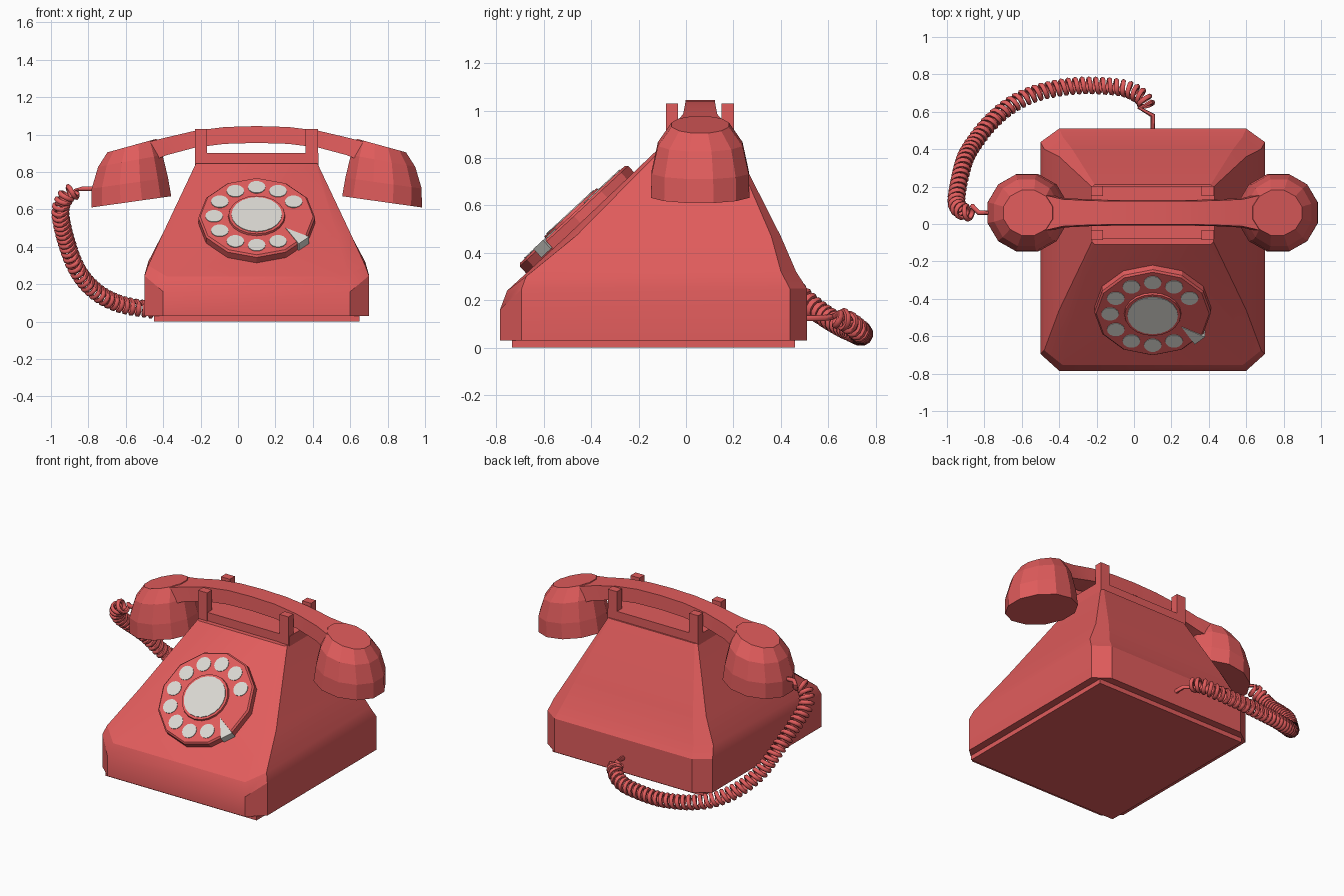
import bpy, bmesh
from math import sin, cos, pi, radians
from mathutils import Matrix, Vector

cube = bpy.data.objects.get("Cube")
if cube:
    bpy.data.objects.remove(cube, do_unlink=True)


def material(name, rgb):
    m = bpy.data.materials.new(name)
    m.use_nodes = True
    m.diffuse_color = (*rgb, 1)
    m.node_tree.nodes["Principled BSDF"].inputs["Base Color"].default_value = (*rgb, 1)
    return m


red = material("telephone red", (0.75, 0.107, 0.107))
pale = material("pale grey", (0.70, 0.68, 0.64))
CX, CY = 0.1, 0.06  # centre line of the phone, centre line of the handset


def add_mesh(name, bm, mat, matrix=Matrix(), smooth=None):
    bmesh.ops.recalc_face_normals(bm, faces=bm.faces)
    me = bpy.data.meshes.new(name)
    bm.to_mesh(me)
    bm.free()
    me.materials.append(mat)
    ob = bpy.data.objects.new(name, me)
    ob.matrix_world = matrix
    bpy.context.collection.objects.link(ob)
    if smooth:
        bpy.ops.object.select_all(action="DESELECT")
        ob.select_set(True)
        bpy.context.view_layer.objects.active = ob
        bpy.ops.object.shade_smooth_by_angle(angle=radians(smooth))
    return ob


def loft(name, rings, mat, matrix=Matrix(), smooth=None):
    """Skin a list of equal-length point rings and cap both ends."""
    bm = bmesh.new()
    vs = [[bm.verts.new(p) for p in ring] for ring in rings]
    n = len(vs[0])
    for a, b in zip(vs, vs[1:]):
        for i in range(n):
            j = (i + 1) % n
            bm.faces.new((a[i], a[j], b[j], b[i]))
    bm.faces.new(vs[0])
    bm.faces.new(vs[-1])
    return add_mesh(name, bm, mat, matrix, smooth)


def box(name, x0, x1, y0, y1, z0, z1, mat=red):
    rings = [[(x0, y0, z), (x1, y0, z), (x1, y1, z), (x0, y1, z)] for z in (z0, z1)]
    return loft(name, rings, mat)


def circle(r, z, n, x=0, y=0):
    return [(x + r * cos(2 * pi * i / n), y + r * sin(2 * pi * i / n), z) for i in range(n)]


# Body: chamfered rectangles, each with its own front, side and back height
def body_ring(hx, yf, yb, cx, cy, zf, zs, zb):
    right = [(hx - cx, yf, zf), (hx, yf + cy, zs), (hx, yb - cy * 0.8, zb), (hx - cx, yb, zb)]
    left = [(-x, y, z) for x, y, z in reversed(right)]
    return [(CX + x, y, z) for x, y, z in right + left]


loft("body", [
    body_ring(0.60, -0.785, 0.51, 0.10, 0.09, 0.03, 0.03, 0.03),
    body_ring(0.60, -0.785, 0.51, 0.10, 0.09, 0.16, 0.245, 0.25),
    body_ring(0.58, -0.755, 0.465, 0.10, 0.08, 0.24, 0.30, 0.32),
    body_ring(0.50, -0.51, 0.40, 0.07, 0.05, 0.465, 0.475, 0.47),
    body_ring(0.325, -0.11, 0.21, 0.015, 0.015, 0.845, 0.845, 0.845),
], red, smooth=25)
box("foot_plate", -0.45, 0.65, -0.735, 0.46, 0, 0.035)

# Cradle: low platform with four posts
box("cradle_platform", -0.23, 0.43, -0.08, 0.20, 0.83, 0.90)
for side, x in (("right", -0.23), ("left", 0.362)):
    for end, y in (("front", -0.085), ("back", 0.15)):
        box(f"cradle_post_{side}_{end}", x, x + 0.065, y, y + 0.052, 0.84, 1.03)

# Handset handle: arched bar, wider at the foot and towards the ends
half = [(0, 1.045, 0.955, 0.062), (0.17, 1.04, 0.95, 0.062), (0.33, 1.02, 0.93, 0.065),
        (0.48, 0.985, 0.89, 0.072), (0.58, 0.96, 0.85, 0.095), (0.70, 0.93, 0.82, 0.10)]
stations = [(-x, t, b, w) for x, t, b, w in reversed(half[1:])] + half
loft("handset_handle", [
    [(CX + x, CY - w * 1.1, b), (CX + x, CY + w * 1.1, b), (CX + x, CY + w, t), (CX + x, CY - w, t)]
    for x, t, b, w in stations], red, smooth=20)

# Handset cups: tilted domes whose upper rings lean towards the handle
# each ring: outer reach, inner reach, half width, outer height, inner height
cup = [(0.215, 0.215, 0.215, 0, 0), (0.20, 0.212, 0.212, 0.10, 0.10),
       (0.15, 0.20, 0.185, 0.21, 0.225), (0.09, 0.18, 0.125, 0.28, 0.315)]
for side, s in (("right", -1), ("left", 1)):
    rings = []
    for out, inn, w, ho, hi in cup:
        ring = []
        for i in range(12):
            a = 2 * pi * (i + 0.5) / 12
            c = cos(a) / cos(pi / 12)
            u = (out - inn) / 2 + c * (out + inn) / 2
            ring.append((s * u, w * sin(a), hi + (ho - hi) * (c + 1) / 2))
        rings.append(ring)
    place = Matrix.Translation((CX + s * 0.67, CY, 0.64)) @ Matrix.Rotation(s * radians(8), 4, "Y")
    loft(f"handset_cup_{side}", rings, red, place)

# Dial on the sloping front
TOP = 0.045
dial = Matrix.Translation((CX, -0.449, 0.529)) @ Matrix.Rotation(radians(42.8), 4, "X")
loft("dial_plate", [circle(0.312, -0.01, 12), circle(0.312, TOP - 0.01, 12),
                    circle(0.302, TOP, 12)], red, dial)
loft("dial_hub", [circle(0.155, TOP - 0.01, 20), circle(0.15, TOP + 0.012, 20)], red, dial)
loft("dial_centre", [circle(0.135, TOP + 0.01, 20), circle(0.135, TOP + 0.016, 20)], pale, dial)
for k in range(10):
    a = radians(30 * (k + 1))
    x, y = 0.228 * cos(a), 0.228 * sin(a)
    loft(f"finger_hole_{k + 1}", [circle(0.047, TOP - 0.002, 14, x, y),
                                  circle(0.047, TOP + 0.004, 14, x, y)], pale, dial)
stop = [(0.155, -0.095), (0.225, -0.22), (0.28, -0.165)]
loft("finger_stop", [[(x, y, z) for x, y in stop] for z in (0.0, TOP + 0.005)], pale, dial)

# Coiled cord: a helix wound about a smooth guide path
guide = [Vector(p) for p in (
    (-0.87, 0.06, 0.70), (-0.92, 0.07, 0.67), (-0.95, 0.13, 0.58), (-0.91, 0.33, 0.40),
    (-0.85, 0.44, 0.26), (-0.76, 0.55, 0.16), (-0.65, 0.64, 0.10), (-0.52, 0.70, 0.07),
    (-0.35, 0.735, 0.055), (-0.20, 0.74, 0.06), (-0.05, 0.725, 0.075), (0.04, 0.68, 0.11),
    (0.07, 0.63, 0.13))]


def smooth_path(pts, steps):
    ext = [2 * pts[0] - pts[1]] + pts + [2 * pts[-1] - pts[-2]]
    out = []
    for a, b, c, d in zip(ext, ext[1:], ext[2:], ext[3:]):
        for i in range(steps):
            t = i / steps
            out.append(0.5 * (2 * b + (c - a) * t + (2 * a - 5 * b + 4 * c - d) * t * t
                              + (3 * b - a - 3 * c + d) * t ** 3))
    return out + [pts[-1]]


path = smooth_path(guide, 60)
PITCH, COIL = 0.036, 0.036
coil, travelled, normal = [], 0, Vector((0, 1, 0))
next_at, step = 0, PITCH / 12
for p, q in zip(path, path[1:]):
    seg = (q - p).length
    tangent = (q - p).normalized()
    normal = (normal - tangent * normal.dot(tangent)).normalized()
    while next_at < travelled + seg:
        a = 2 * pi * next_at / PITCH
        coil.append(p.lerp(q, (next_at - travelled) / seg)
                    + COIL * (normal * cos(a) + tangent.cross(normal) * sin(a)))
        next_at += step
    travelled += seg
lead_in = [Vector((-0.74, CY, 0.71)), Vector((-0.83, CY, 0.71))]
lead_out = [Vector((0.03, 0.62, 0.13)), Vector((0.10, 0.58, 0.125)), Vector((0.10, 0.48, 0.125))]

curve = bpy.data.curves.new("cord_path", "CURVE")
curve.dimensions = "3D"
curve.bevel_depth = 0.0135
curve.bevel_resolution = 1
curve.use_fill_caps = True
points = lead_in + coil + lead_out
spline = curve.splines.new("POLY")
spline.points.add(len(points) - 1)
for sp, p in zip(spline.points, points):
    sp.co = (*p, 1)
guide_ob = bpy.data.objects.new("cord_guide", curve)
bpy.context.collection.objects.link(guide_ob)
bpy.context.view_layer.update()
tube = guide_ob.evaluated_get(bpy.context.evaluated_depsgraph_get()).to_mesh()
bm = bmesh.new()
bm.from_mesh(tube)
bpy.data.objects.remove(guide_ob, do_unlink=True)
add_mesh("coiled_cord", bm, red, smooth=60)
